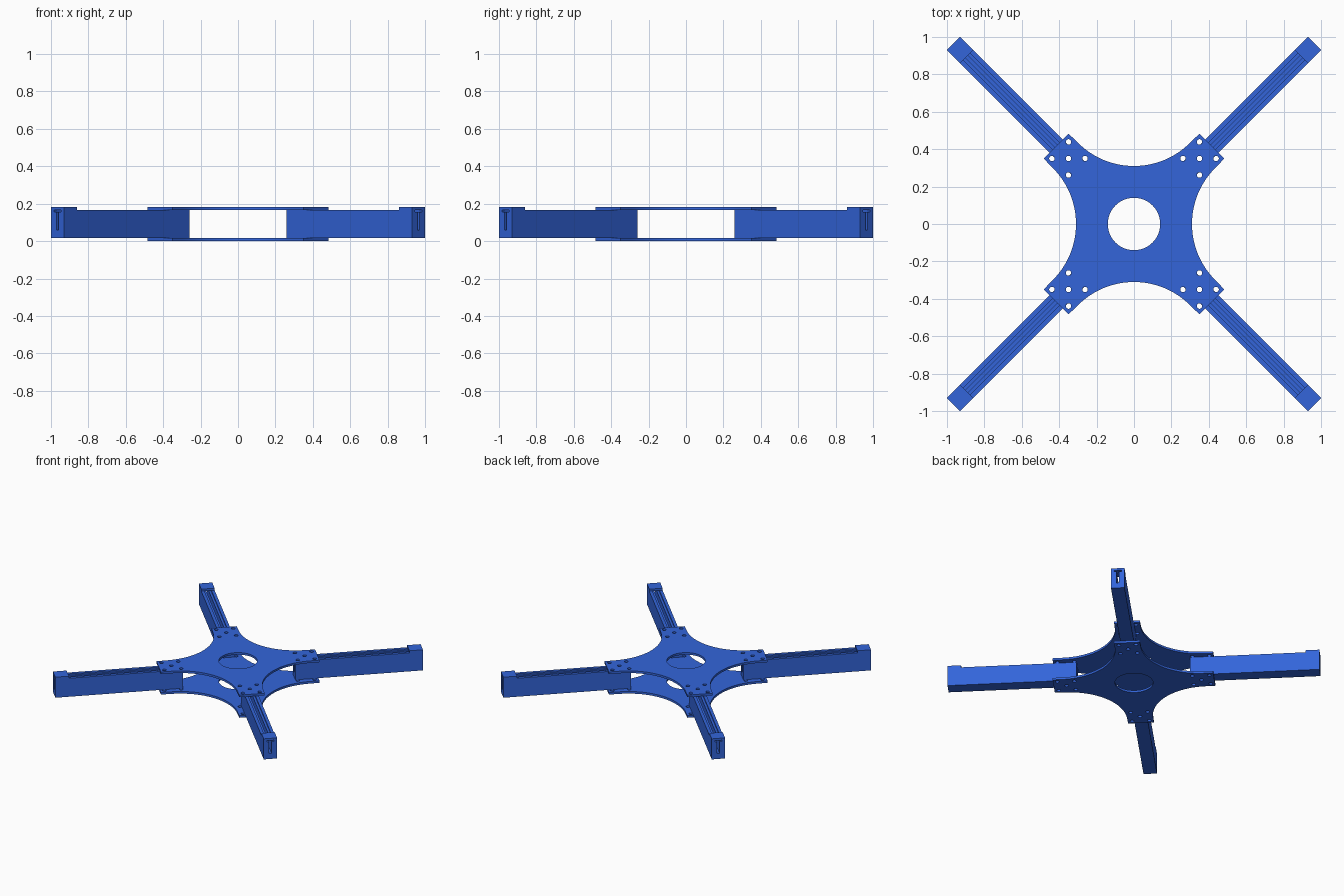
import bpy, bmesh
from math import sin, cos, pi, radians

if "Cube" in bpy.data.objects:
    bpy.data.objects.remove(bpy.data.objects["Cube"])

blue = bpy.data.materials.new("blue")
blue.diffuse_color = (0.033, 0.13, 0.7, 1)
blue.use_nodes = True
blue.node_tree.nodes["Principled BSDF"].inputs["Base Color"].default_value = blue.diffuse_color

PLATE_T, ARM_Z0, ARM_Z1, TOP = 0.017, 0.017, 0.166, 0.183
ARM_IN, ARM_OUT, HALF = 0.417, 1.365, 0.0495


def circle(cx, cy, r, n):
    return [(cx + r * cos(2 * pi * i / n), cy + r * sin(2 * pi * i / n)) for i in range(n)]


def turn(p, a):
    return (p[0] * cos(a) - p[1] * sin(a), p[0] * sin(a) + p[1] * cos(a))


def add_plate(name, loops, z):
    # Filled 2D curve, inner loops become holes
    cu = bpy.data.curves.new(name, 'CURVE')
    cu.dimensions = '2D'
    cu.fill_mode = 'BOTH'
    cu.extrude = PLATE_T / 2
    for pts in loops:
        s = cu.splines.new('POLY')
        s.points.add(len(pts) - 1)
        for p, (x, y) in zip(s.points, pts):
            p.co = (x, y, 0, 1)
        s.use_cyclic_u = True
    ob = bpy.data.objects.new(name, cu)
    ob.location.z = z + PLATE_T / 2
    cu.materials.append(blue)
    bpy.context.collection.objects.link(ob)
    bpy.ops.object.select_all(action='DESELECT')
    bpy.context.view_layer.objects.active = ob
    ob.select_set(True)
    bpy.ops.object.convert(target='MESH')
    bpy.ops.object.shade_smooth_by_angle(angle=radians(30))


def prism(name, outline, to3d, vec):
    # Closed outline pushed along a vector
    bm = bmesh.new()
    f = bm.faces.new([bm.verts.new(to3d(p)) for p in outline])
    ext = bmesh.ops.extrude_face_region(bm, geom=[f])
    bmesh.ops.translate(bm, vec=vec, verts=[v for v in ext['geom'] if isinstance(v, bmesh.types.BMVert)])
    bmesh.ops.recalc_face_normals(bm, faces=bm.faces)
    me = bpy.data.meshes.new(name)
    bm.to_mesh(me)
    bm.free()
    me.materials.append(blue)
    return me


def place(name, me, angle=0):
    ob = bpy.data.objects.new(name, me)
    ob.rotation_euler.z = angle
    bpy.context.collection.objects.link(ob)
    return ob


# Plate outline: four concave sides meeting square-ended lugs
R, SIDE = 0.423, 0.31
outline = []
for k in range(4):
    side = [(0.35, 0.483)]
    for i in range(25):
        a = radians(45 - 90 * i / 24)
        side.append((R * sin(a), SIDE + R * (1 - cos(a))))
    side.append((-0.35, 0.483))
    outline += [turn(p, k * pi / 2) for p in side]

loops = [outline, circle(0, 0, 0.14, 64)]
for k in range(4):
    for p in [(0.35, 0.35), (0.35, 0.439), (0.439, 0.35), (0.35, 0.262), (0.262, 0.35)]:
        loops.append(circle(*turn(p, k * pi / 2), 0.0145, 20))

add_plate("bottom_plate", loops, 0)
add_plate("top_plate", loops, TOP - PLATE_T)

# Arm section: box with a stepped slot open at the top
half = [(HALF, ARM_Z0), (HALF, ARM_Z1), (0.026, ARM_Z1), (0.026, 0.155), (0.009, 0.155), (0.009, 0.06)]
section = half + [(-y, z) for y, z in reversed(half)]
arm_mesh = prism("arm", section, lambda p: (ARM_IN, p[0], p[1]), (ARM_OUT - ARM_IN, 0, 0))

# Bolt hole through the arm
hole_mesh = prism("hole", circle(0.495, 0, 0.0145, 20), lambda p: (p[0], p[1], -0.1), (0, 0, 0.4))
arm, cutter = place("arm_source", arm_mesh), place("hole_cutter", hole_mesh)
cutter.hide_render = True
mod = arm.modifiers.new("hole", 'BOOLEAN')
mod.operation, mod.object, mod.solver = 'DIFFERENCE', cutter, 'EXACT'
dg = bpy.context.evaluated_depsgraph_get()
drilled = bpy.data.meshes.new_from_object(arm.evaluated_get(dg))
bpy.data.objects.remove(arm)
bpy.data.objects.remove(cutter)

# Motor pad on the arm tip
pad = [(ARM_OUT - 0.1, -HALF), (ARM_OUT, -HALF), (ARM_OUT, HALF), (ARM_OUT - 0.1, HALF)]
pad_mesh = prism("motor_pad", pad, lambda p: (p[0], p[1], ARM_Z1), (0, 0, TOP - ARM_Z1))

for k, corner in enumerate(["back_right", "back_left", "front_left", "front_right"]):
    ang = pi / 4 + k * pi / 2
    place(corner + "_arm", drilled, ang)
    place(corner + "_motor_pad", pad_mesh, ang)
